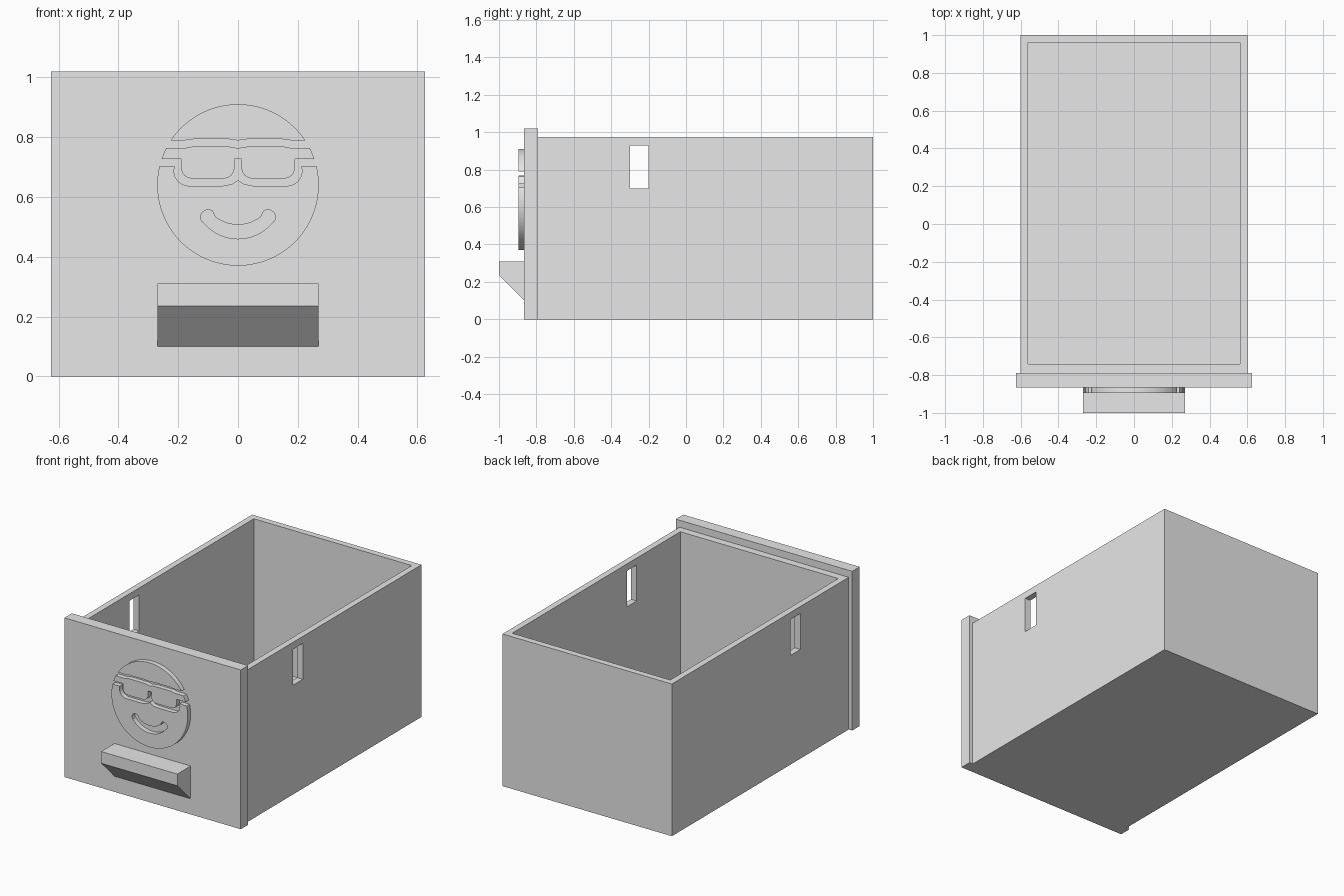
import bpy
import bmesh
import math
from mathutils import Vector

if "Cube" in bpy.data.objects:
    bpy.data.objects.remove(bpy.data.objects["Cube"])

grey = bpy.data.materials.new("light_grey")
grey.use_nodes = True
grey.diffuse_color = (0.8, 0.8, 0.8, 1)
grey.node_tree.nodes["Principled BSDF"].inputs["Base Color"].default_value = (0.8, 0.8, 0.8, 1)


def add_mesh(name, mesh):
    obj = bpy.data.objects.new(name, mesh)
    bpy.context.scene.collection.objects.link(obj)
    mesh.materials.clear()
    mesh.materials.append(grey)
    return obj


def box(name, low, high):
    low, high = Vector(low), Vector(high)
    bm = bmesh.new()
    bmesh.ops.create_cube(bm, size=1)
    for v in bm.verts:
        v.co = (low + high) / 2 + v.co * (high - low)
    mesh = bpy.data.meshes.new(name)
    bm.to_mesh(mesh)
    bm.free()
    return add_mesh(name, mesh)


def plate(name, outlines, y_front, y_back):
    """Filled x-z outlines (later ones are holes), extruded along y."""
    curve = bpy.data.curves.new(name + "_outline", "CURVE")
    curve.dimensions = "2D"
    curve.fill_mode = "BOTH"
    curve.extrude = (y_back - y_front) / 2
    for points in outlines:
        spline = curve.splines.new("POLY")
        spline.points.add(len(points) - 1)
        for p, (x, z) in zip(spline.points, points):
            p.co = (x, z, 0, 1)
        spline.use_cyclic_u = True
        spline.use_smooth = False
    temp = bpy.data.objects.new(name + "_temp", curve)
    bpy.context.scene.collection.objects.link(temp)
    bpy.context.view_layer.update()
    graph = bpy.context.evaluated_depsgraph_get()
    mesh = bpy.data.meshes.new_from_object(temp.evaluated_get(graph))
    bpy.data.objects.remove(temp)
    for v in mesh.vertices:
        x, z, d = v.co
        v.co = (x, (y_front + y_back) / 2 - d, z)
    return add_mesh(name, mesh)


def arc(cx, cz, r, start, end, steps):
    angles = [math.radians(start + (end - start) * i / steps) for i in range(steps + 1)]
    return [(cx + r * math.cos(a), cz + r * math.sin(a)) for a in angles]


def mirrored(points):
    """Closes a left-to-right symmetric outline from its +x half."""
    return points + [(-x, z) for x, z in reversed(points) if x > 1e-5]


# Open box with a cavity and a slot through both side walls
body = box("drawer_box", (-0.6, -0.79, 0), (0.6, 1, 0.975))
cutters = [box("cavity_cutter", (-0.56, -0.742, 0.04), (0.56, 0.96, 1.2)),
           box("slot_cutter", (-0.8, -0.3, 0.7), (0.8, -0.2, 0.93))]
for cutter in cutters:
    mod = body.modifiers.new(cutter.name, "BOOLEAN")
    mod.operation = "DIFFERENCE"
    mod.solver = "EXACT"
    mod.object = cutter
bpy.context.view_layer.update()
cut = bpy.data.meshes.new_from_object(body.evaluated_get(bpy.context.evaluated_depsgraph_get()))
body.modifiers.clear()
body.data = cut
for cutter in cutters:
    bpy.data.objects.remove(cutter)

# Front panel
box("front_panel", (-0.625, -0.865, 0), (0.625, -0.79, 1.02))

# Wedge handle
handle = box("handle", (-0.27, -1, 0.1), (0.27, -0.865, 0.31))
for v in handle.data.vertices:
    if v.co.y < -0.9 and v.co.z < 0.2:
        v.co.z = 0.235

# Smiling face relief, in three raised pieces
FRONT, BACK, CZ, R = -0.895, -0.865, 0.64, 0.27


def rim_angle(z):
    return math.degrees(math.asin((z - CZ) / R))


forehead = ([(0, 0.789), (0.03, 0.793), (0.15, 0.793), (0.18, 0.789)]
            + arc(0, CZ, R, rim_angle(0.789), 90, 24))
plate("forehead", [mirrored(forehead)], FRONT, BACK)

glasses = ([(0, 0.763), (0.035, 0.769), (0.15, 0.769), (0.18, 0.763)]
           + arc(0, CZ, R, rim_angle(0.763), rim_angle(0.727), 3)
           + [(0.19, 0.727)]
           + arc(0.155, 0.697, 0.035, 0, -90, 8)
           + arc(0.047, 0.697, 0.035, -90, -180, 8)
           + [(0.012, 0.727)])
plate("glasses", [mirrored(glasses)], FRONT, BACK)

cheeks = ([(0, 0.656), (0.02, 0.643), (0.05, 0.637)]
          + arc(0.164, 0.687, 0.05, -90, 0, 8)
          + [(0.212, 0.704)]
          + arc(0, CZ, R, rim_angle(0.704), -90, 40))
mouth = (arc(0, 0.632, 0.125, -90, -53, 8)
         + arc(0.1, 0.532, 0.025, 125, -35, 10)
         + arc(0, 0.61, 0.15, -38, -90, 10))
plate("lower_face", [mirrored(cheeks), mirrored(mouth)], FRONT, BACK)
